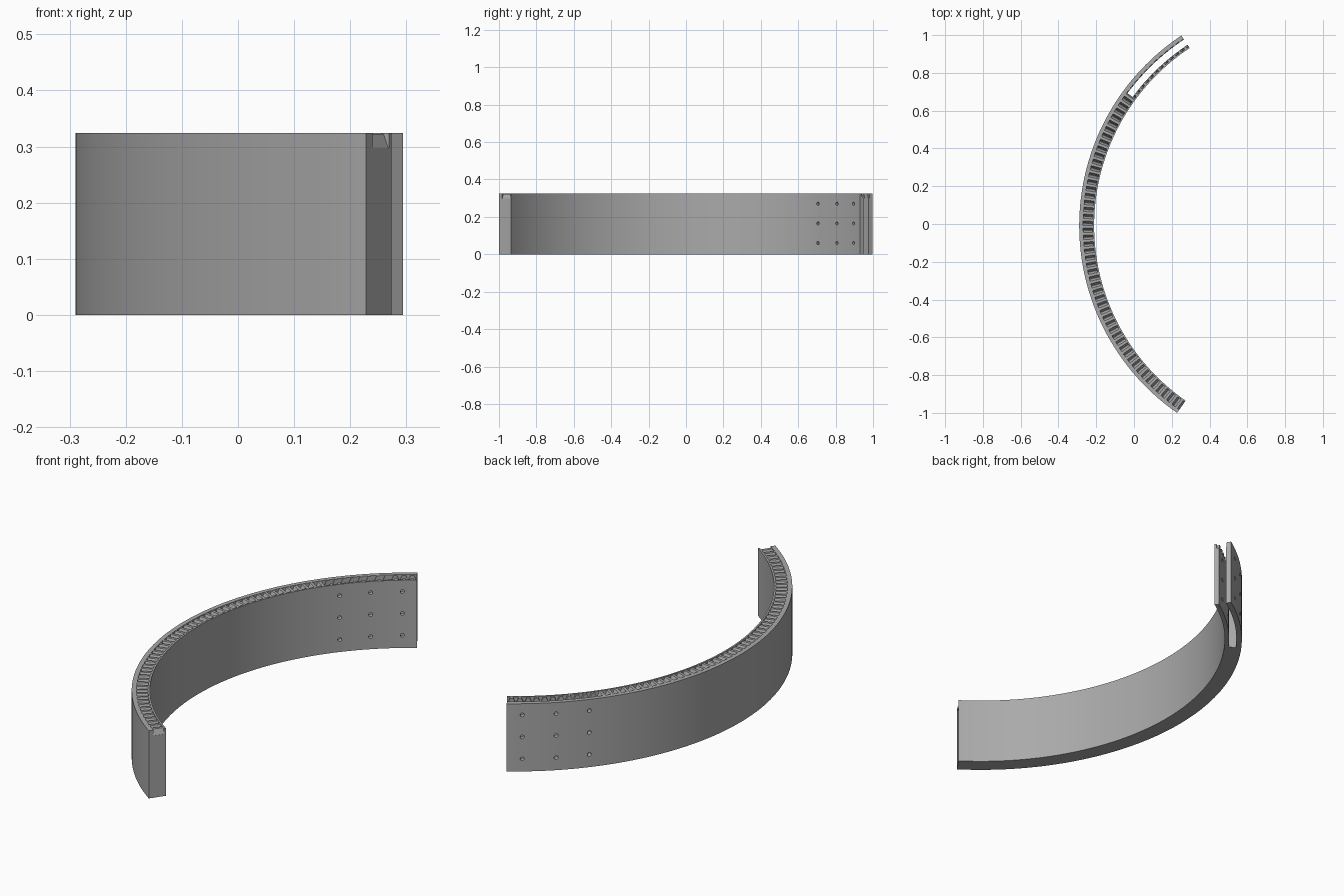
import bpy, bmesh
from math import sin, cos, radians
from mathutils import Matrix, Vector

if "Cube" in bpy.data.objects:
    bpy.data.objects.remove(bpy.data.objects["Cube"])

CX, CY = 0.917, -0.009          # centre of the arc
R_IN, R_OUT, HEIGHT = 1.128, 1.207, 0.324
START, END, SLOT = -55.2, 56.5, 36.4
PITCH, FLOOR, CREST = 1.8, 0.297, 0.3225

grey = bpy.data.materials.new("plain grey")
grey.use_nodes = True
grey.diffuse_color = (0.4, 0.4, 0.4, 1)
grey.node_tree.nodes["Principled BSDF"].inputs["Base Color"].default_value = (0.4, 0.4, 0.4, 1)


def polar(r, deg, z):
    a = radians(deg)
    return (CX - r * cos(a), CY + r * sin(a), z)


def make_object(name, bm):
    bmesh.ops.recalc_face_normals(bm, faces=bm.faces)
    mesh = bpy.data.meshes.new(name)
    bm.to_mesh(mesh)
    bm.free()
    mesh.materials.append(grey)
    obj = bpy.data.objects.new(name, mesh)
    bpy.context.collection.objects.link(obj)
    return obj


def sector(name, r0, r1, stations, top):
    """Curved bar through (angle, bottom height) stations."""
    bm = bmesh.new()
    rings = [[bm.verts.new(polar(r, a, z)) for r, z in ((r0, low), (r1, low), (r1, top), (r0, top))]
             for a, low in stations]
    for a, b in zip(rings, rings[1:]):
        for i in range(4):
            j = (i + 1) % 4
            bm.faces.new((a[i], a[j], b[j], b[i]))
    bm.faces.new(rings[0])
    bm.faces.new(rings[-1][::-1])
    return make_object(name, bm)


def arc(a0, a1, z, n):
    return [(a0 + (a1 - a0) * i / n, z) for i in range(n + 1)]


# Curved wall
wall = sector("curved_wall", R_IN, R_OUT, arc(START, END, 0, 96), HEIGHT)

# Toothed channel along the top
profile = [(START - 1, FLOOR)]
a = START
while a < END + 1:
    profile += [(a + PITCH * f, z) for f, z in
                ((0.02, FLOOR), (0.32, CREST), (0.68, CREST), (0.98, FLOOR))]
    a += PITCH
channel = sector("channel_cutter", 1.136, 1.186, profile, 0.4)

# Open slot between the two end plates
slot = sector("slot_cutter", 1.148, 1.182, arc(SLOT, END + 2, -0.1, 24), 0.5)

# Bolt holes through both plates
bm = bmesh.new()
for deg in (39.3, 46.3, 53.3):
    for z in (0.06, 0.165, 0.27):
        centre = Vector(polar((R_IN + R_OUT) / 2, deg, z))
        radial = Vector((-cos(radians(deg)), sin(radians(deg)), 0))
        turn = radial.to_track_quat("Z", "Y").to_matrix().to_4x4()
        bmesh.ops.create_cone(bm, cap_ends=True, segments=16, radius1=0.009, radius2=0.009,
                              depth=0.16, matrix=Matrix.Translation(centre) @ turn)
holes = make_object("hole_cutter", bm)

bpy.ops.object.select_all(action="DESELECT")
bpy.context.view_layer.objects.active = wall
wall.select_set(True)
for cutter in (channel, slot, holes):
    mod = wall.modifiers.new(cutter.name, "BOOLEAN")
    mod.operation, mod.solver, mod.object = "DIFFERENCE", "EXACT", cutter
    bpy.ops.object.modifier_apply(modifier=mod.name)
    bpy.data.objects.remove(cutter)
bpy.ops.object.shade_smooth_by_angle(angle=radians(25))
